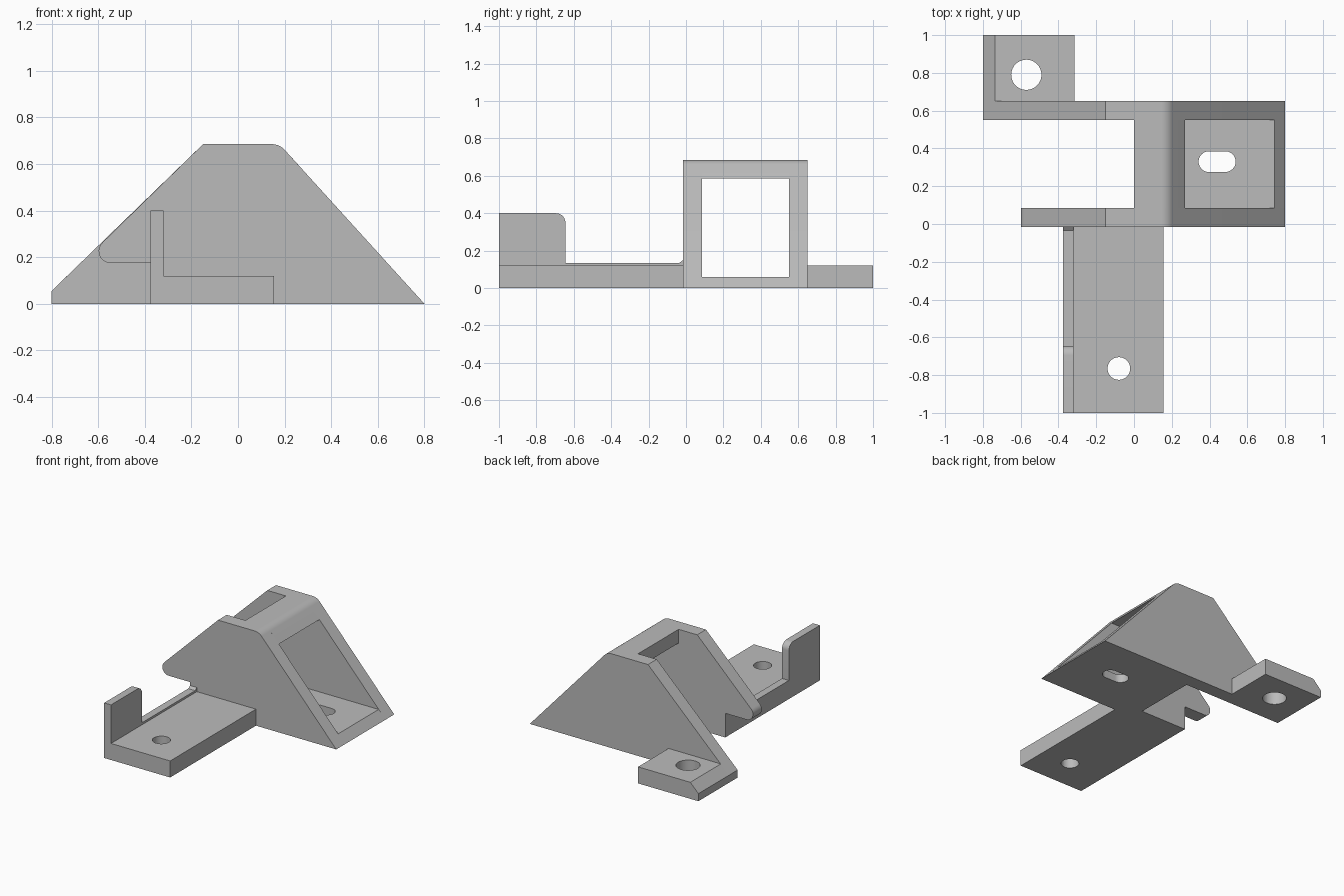
import bpy
import bmesh
import math
from mathutils import Vector

if "Cube" in bpy.data.objects:
    bpy.data.objects.remove(bpy.data.objects["Cube"], do_unlink=True)

grey = bpy.data.materials.new("plain grey")
grey.use_nodes = True
colour = (0.5, 0.5, 0.5, 1)
grey.diffuse_color = colour
grey.node_tree.nodes["Principled BSDF"].inputs["Base Color"].default_value = colour


def rounded(points, steps=10):
    """Outline from corners (a, b) or (a, b, radius); corners with a radius become arcs."""
    out = []
    for i, p in enumerate(points):
        c = Vector(p[:2])
        if len(p) == 2:
            out.append(c)
            continue
        u = (Vector(points[i - 1][:2]) - c).normalized()
        v = (Vector(points[(i + 1) % len(points)][:2]) - c).normalized()
        half = u.angle(v) / 2
        centre = c + (u + v).normalized() * p[2] / math.sin(half)
        start = c + u * p[2] / math.tan(half) - centre
        end = c + v * p[2] / math.tan(half) - centre
        sweep = start.angle(end)
        for k in range(steps + 1):
            t = k / steps
            arc = start * math.sin((1 - t) * sweep) + end * math.sin(t * sweep)
            out.append(centre + arc / math.sin(sweep))
    return out


def prism(name, points, axis, low, high):
    """Extrude an outline along one axis, between low and high."""
    place = {"x": lambda a, b, d: (d, a, b),
             "y": lambda a, b, d: (a, d, b),
             "z": lambda a, b, d: (a, b, d)}[axis]
    bm = bmesh.new()
    base = bm.faces.new([bm.verts.new(place(p.x, p.y, low)) for p in rounded(points)])
    ext = bmesh.ops.extrude_face_region(bm, geom=[base])
    verts = [g for g in ext["geom"] if isinstance(g, bmesh.types.BMVert)]
    bmesh.ops.translate(bm, verts=verts, vec=place(0, 0, high - low))
    bmesh.ops.remove_doubles(bm, verts=bm.verts, dist=0.0001)
    bmesh.ops.recalc_face_normals(bm, faces=bm.faces)
    mesh = bpy.data.meshes.new(name)
    bm.to_mesh(mesh)
    bm.free()
    mesh.materials.append(grey)
    obj = bpy.data.objects.new(name, mesh)
    bpy.context.collection.objects.link(obj)
    return obj


def activate(obj):
    bpy.ops.object.select_all(action="DESELECT")
    obj.select_set(True)
    bpy.context.view_layer.objects.active = obj


def cut_hole(obj, x, y, radius, stretch=0):
    """Cut a round or slotted hole straight down through a part."""
    w, r = radius + stretch, radius * 0.999
    corners = [(x - w, y - radius, r), (x + w, y - radius, r),
               (x + w, y + radius, r), (x - w, y + radius, r)]
    cutter = prism("hole_cutter", corners, "z", -0.1, 0.3)
    cutter.hide_render = True
    mod = obj.modifiers.new("hole", "BOOLEAN")
    mod.operation = "DIFFERENCE"
    mod.object = cutter
    activate(obj)
    bpy.ops.object.modifier_apply(modifier=mod.name)
    bpy.data.objects.remove(cutter, do_unlink=True)


TOP = 0.685
FRONT, FRONT_IN, BACK_IN, BACK = -0.015, 0.085, 0.55, 0.65
PLATE = 0.12
shoulder = (0.178, TOP, 0.075)
ridge = (-0.15, TOP)

# Side plates: hooked one at the front, full slope at the back
front_plate = prism("front_side_plate", [
    (0.8, 0), shoulder, ridge, (-0.672, 0.175, 0.051), (-0.375, 0.175), (-0.375, 0)],
    "y", FRONT, FRONT_IN)
back_plate = prism("back_side_plate", [
    (0.8, 0), shoulder, ridge, (-0.8, 0.055), (-0.8, 0)], "y", BACK_IN, BACK)

# Cross members that frame the sloping window
top_beam = prism("top_beam", [
    (0, 0.585), (0.269, 0.585), shoulder, (0, TOP)], "y", FRONT_IN, BACK_IN)
floor = prism("floor", [(0, 0), (0.8, 0), (0.745, 0.06), (0, 0.06)],
              "y", FRONT_IN, BACK_IN)
cut_hole(floor, 0.44, 0.33, 0.055, stretch=0.043)

# Back mounting foot with bevelled end
foot = prism("back_foot", [
    (-0.8, 0), (-0.315, 0), (-0.315, PLATE), (-0.735, PLATE), (-0.8, 0.055)],
    "y", BACK, 1)
cut_hole(foot, -0.57, 0.79, 0.08)

# Front mounting tongue with upright lip and low rib
tongue = prism("front_tongue", [
    (-0.375, 0), (0.155, 0), (0.155, PLATE), (-0.375, PLATE)], "y", -1, FRONT)
cut_hole(tongue, -0.08, -0.765, 0.06)
lip = prism("tongue_lip", [
    (-1, PLATE), (-1, 0.4), (-0.645, 0.4, 0.05), (-0.645, 0.135),
    (-0.035, 0.135), (FRONT, 0.15), (FRONT, PLATE)], "x", -0.375, -0.32)

# Smooth the rounded corners, keep the rest sharp
for part in (front_plate, back_plate, top_beam, floor, foot, tongue, lip):
    activate(part)
    bpy.ops.object.shade_smooth_by_angle(angle=math.radians(30))
